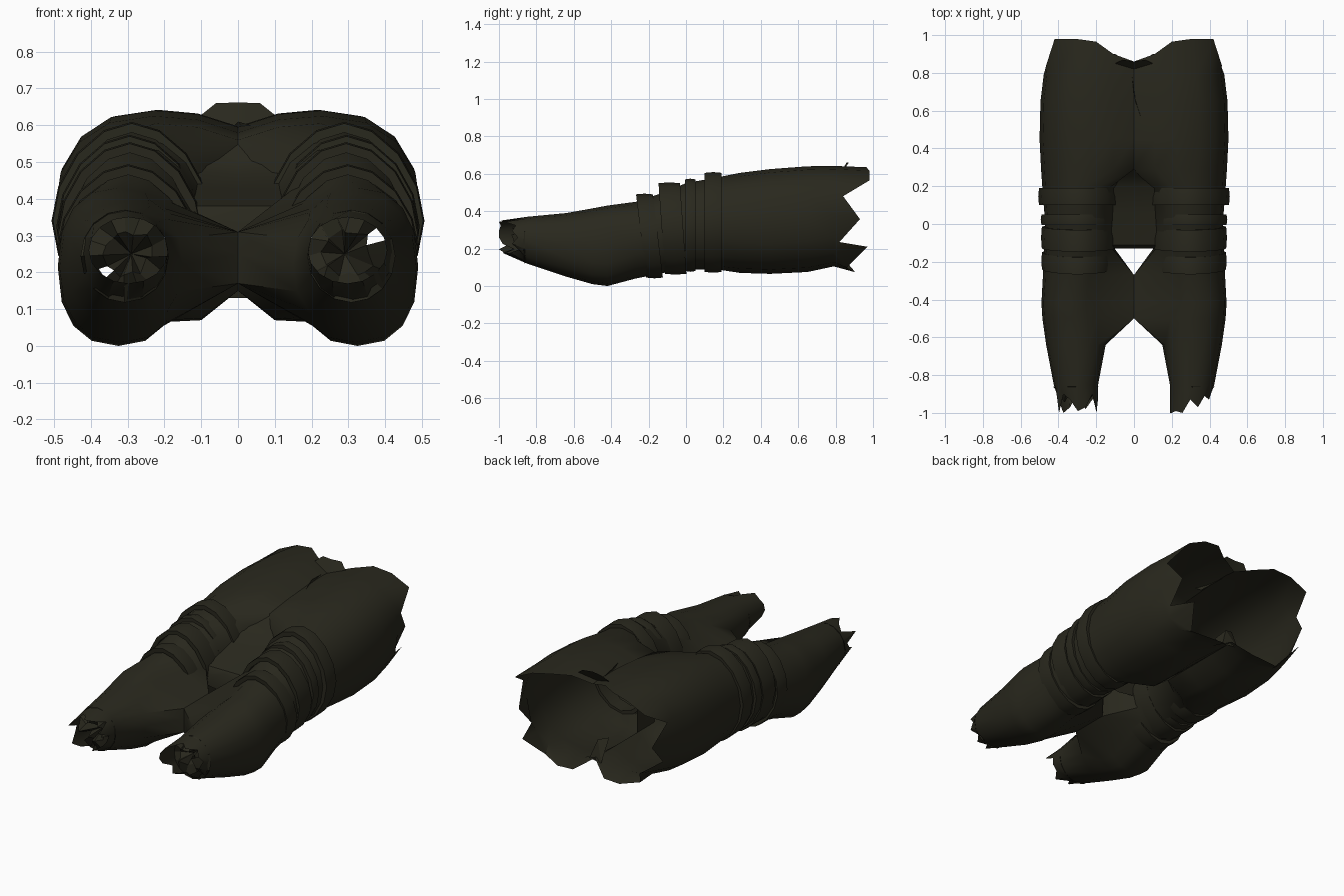
import bpy, math, random

if "Cube" in bpy.data.objects:
    bpy.data.objects.remove(bpy.data.objects["Cube"])

random.seed(4)
N = 16
cloth = bpy.data.materials.new("dark_olive_cloth")
cloth.diffuse_color = (0.022, 0.021, 0.0125, 1)
cloth.use_nodes = True
cloth.node_tree.nodes["Principled BSDF"].inputs["Base Color"].default_value = cloth.diffuse_color


def make(name, verts, faces, angle=40):
    mesh = bpy.data.meshes.new(name)
    mesh.from_pydata(verts, [], faces)
    mesh.materials.append(cloth)
    mesh.validate()
    obj = bpy.data.objects.new(name, mesh)
    bpy.context.collection.objects.link(obj)
    bpy.ops.object.select_all(action='DESELECT')
    obj.select_set(True)
    bpy.context.view_layer.objects.active = obj
    bpy.ops.object.shade_smooth_by_angle(angle=math.radians(angle))
    return obj


def power(v, e):
    return math.copysign(abs(v) ** e, v) if abs(v) > 1e-6 else 0.0


def ring(y, xin, xout, zb, zt, e=1.0):
    """Oval section of a leg; k=0 outer side, 4 top, 8 inner side, 12 bottom."""
    pts = []
    for k in range(N):
        a = 2 * math.pi * k / N
        x = (xin + xout) / 2 + (xout - xin) / 2 * power(math.cos(a), e)
        z = (zb + zt) / 2 + (zt - zb) / 2 * power(math.sin(a), e)
        pts.append([x, y, z])
    return pts


def thigh_ring(y, xin, xout, zb, zt, e):
    """Thigh section whose inner half meets the other thigh on the middle seam."""
    r = ring(y, xin, xout, zb, zt, e)
    inner = {5: (.11, zt - .01), 6: (0, zt - .045), 7: (0, zt - .16),
             8: (0, .35), 9: (0, .23), 10: (0, .15), 11: (.10, zb), 12: (.20, zb - .005)}
    for k, (x, z) in inner.items():
        r[k][0], r[k][2] = x, z
    return r


def loft(name, rings, side, closed=False, open_from=None):
    verts = [(side * x, y, z) for r in rings for x, y, z in r]
    faces = []
    count = len(rings)
    for i in range(count if closed else count - 1):
        j = (i + 1) % count
        for k in range(N):
            # The two thighs share one cavity above the crotch
            if open_from is not None and i >= open_from and 6 <= k <= 9:
                continue
            m = (k + 1) % N
            f = (i * N + k, i * N + m, j * N + m, j * N + k)
            faces.append(f if side < 0 else f[::-1])
    return make(name, verts, faces)


# y, inner x, outer x, bottom z, top z, squareness, kind (W = pulled to middle, T = thigh)
SECTIONS = [
    (-0.96, .19, .405, .17, .35, 1, ""), (-0.85, .19, .425, .12, .37, .95, ""),
    (-0.64, .15, .465, .05, .39, .9, ""), (-0.50, .15, .485, .01, .415, .87, "W"),
    (-0.42, .16, .49, .0, .43, .85, "W"), (-0.27, .13, .482, .04, .45, 1, "W"),
    (-0.12, .11, .475, .07, .50, 1, ""), (0.0, .10, .47, .09, .55, 1, ""),
    (0.19, .07, .485, .085, .585, 1, ""), (0.29, -.04, .492, .075, .605, .9, "T"),
    (0.45, -.04, .50, .07, .625, .85, "T"), (0.65, -.04, .495, .08, .64, .85, "T"),
    (0.79, -.04, .478, .11, .642, .85, "T"), (0.95, -.04, .44, .08, .635, .85, "T")]
# Ragged edge positions round the thigh and the ankle
TORN_TOP = [.93, .84, .98, .98, .965, .90, .86, .80, .77, .80, .84, .90, .90, .86, .97, .82]
TORN_ANKLE = [-.90, -.93, -.91, -.97, -.93, -1.0, -.99, -1.0, -1.0,
              -.98, -.92, -.97, -.90, -.94, -.89, -.93]

# Bands: front y, back y, inner x, outer x, bottom z, top z, slant
BANDS = {"upper_knee_band": (.10, .19, .075, .503, .075, .605, 0),
         "middle_knee_band": (-.005, .05, .10, .49, .08, .57, 0),
         "lower_knee_band": (-.135, -.02, .10, .488, .065, .55, .07),
         "calf_band": (-.255, -.165, .11, .487, .045, .49, .12)}

for side, tag in ((1, "right"), (-1, "left")):
    # Whole trouser leg as an open shell
    rings = []
    for y, xi, xo, zb, zt, e, kind in SECTIONS:
        r = (thigh_ring if kind == "T" else ring)(y, xi, xo, zb, zt, e)
        if kind == "W":
            for k, z in ((7, .31), (8, .25), (9, .17)):
                r[k][0], r[k][2] = 0.0, z
        rings.append(r)
    for k in range(N):
        rings[-1][k][1] = TORN_TOP[k]
        rings[0][k][1] = TORN_ANKLE[k if side > 0 else (k * 5 + 2) % N]
    rings[-1][0][0], rings[-1][1][0], rings[-1][2][0] = .43, .465, .42
    rings[-1][14][2] = .21
    loft(tag + "_leg", rings, side, open_from=10)

    # Raised folded bands round the knee and calf
    for name, (y0, y1, xi, xo, zb, zt, slant) in BANDS.items():
        t = .025
        inner = (xi + t, xo - t, zb + t, zt - t)
        outer = (xi, xo, zb, zt)
        mid = (xi - .004, xo + .004, zb - .004, zt + .004)
        rs = [ring(y0, *inner, 1.1), ring(y0, *outer, 1.1),
              ring((y0 + y1) / 2, *mid, 1.1),
              ring(y1, *outer, 1.1), ring(y1, *inner, 1.1)]
        for r in rs:
            for p in r:
                p[1] += slant * (zt - p[2]) - .012 * (slant > 0)
        loft(f"{tag}_{name}", rs, side, True)

    # Crumpled cloth closing the ankle, with a small hole left open
    edge = ring(-.86, .188, .428, .118, .37)
    core = ring(-.90, .235, .365, .19, .315)
    for p in core:
        p[1] += random.uniform(-.05, .06)
        p[0] += random.uniform(-.012, .012)
        p[2] += random.uniform(-.012, .012)
    verts = [(side * x, y, z) for x, y, z in edge + core] + [(side * .29, -.82, .25)]
    hole = 1 if side > 0 else 14
    faces = []
    for k in range(N):
        m = (k + 1) % N
        if k != hole:
            faces.append((k, m, N + m, N + k))
        faces.append((N + k, N + m, 2 * N))
    make(tag + "_ankle_crumple", verts, faces, 20)

# Sloping cloth that joins the two knees: y, half width, edge z, middle z
rows = [(-.13, .13, .28, .26), (-.13, .13, .33, .37), (-.11, .13, .38, .38),
        (.06, .14, .43, .425), (.20, .14, .475, .465), (.25, .13, .52, .50), (.30, .13, .59, .56)]
verts = [(s * x, y, ze if s else zm) for y, x, ze, zm in rows for s in (-1, 0, 1)]
faces = [(i * 3 + c, i * 3 + c + 1, i * 3 + c + 4, i * 3 + c + 3)
         for i in range(len(rows) - 1) for c in (0, 1)]
make("knee_joining_cloth", verts, faces)

# Torn raised flap at the middle of the upper edge
flap = [(-.10, .85, .628), (-.06, .87, .66), (0, .86, .662), (.06, .87, .66),
        (.10, .85, .628), (0, .82, .595)]
make("torn_flap", flap, [(5, 0, 1, 2), (5, 2, 3, 4)])

# Small fold along the middle seam
make("seam_fold", [(-.01, .78, .60), (.035, .57, .60), (.0, .68, .61), (.02, .60, .58)],
     [(0, 3, 2), (2, 3, 1)])

# Crumpled scrap at the lower middle of the waist opening
scrap = [(-.04, .84, .13), (.05, .82, .13), (.01, .80, .24), (-.05, .78, .26), (.04, .74, .20)]
make("waist_scrap", scrap, [(0, 1, 2), (0, 2, 3), (1, 4, 2)], 20)
